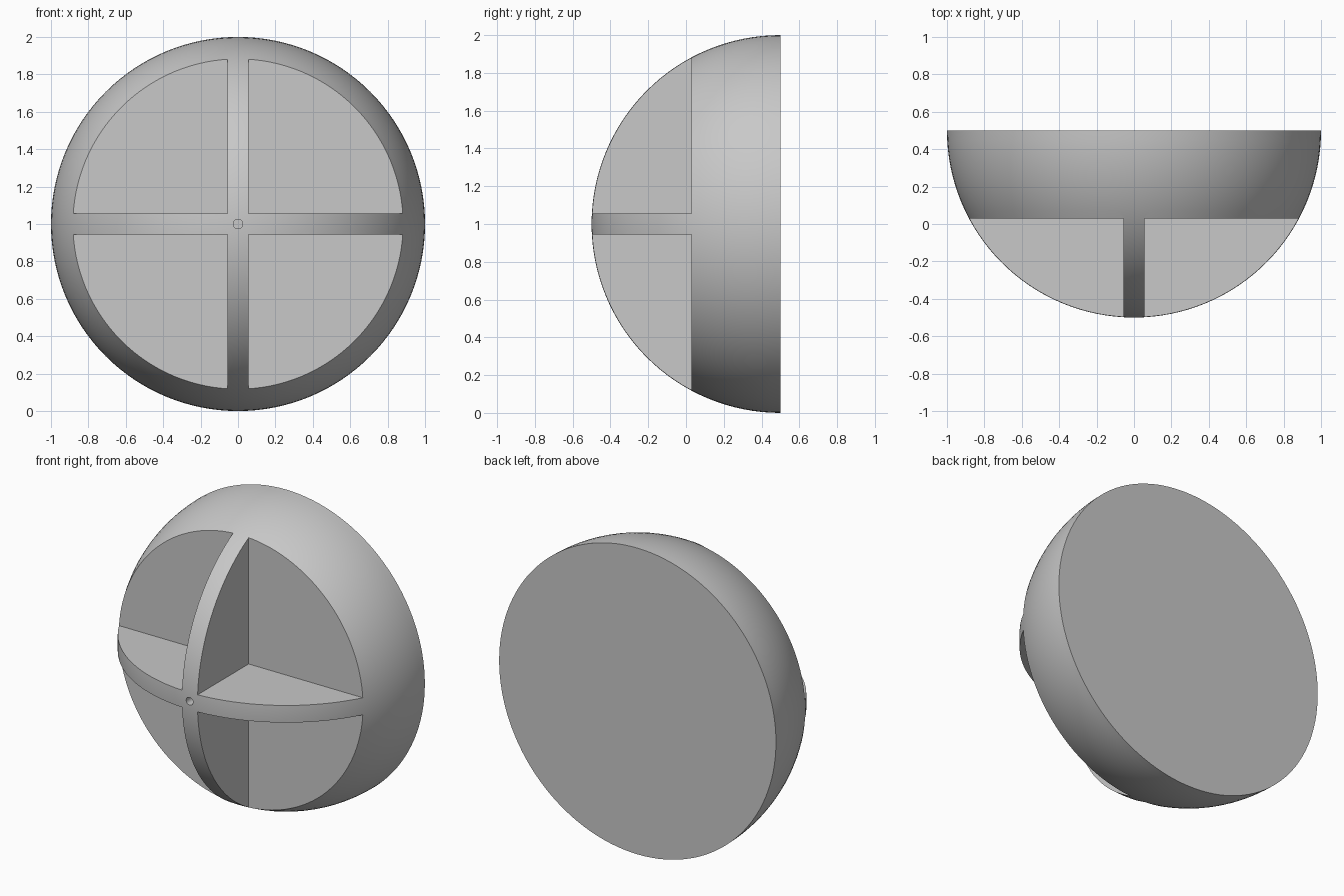
import bpy, bmesh, math
from mathutils import Matrix, Vector

if "Cube" in bpy.data.objects:
    bpy.data.objects.remove(bpy.data.objects["Cube"])

CENTER = Vector((0, 0.5, 1))
RIB = 0.056        # half width of the cross ribs
FLOOR = 0.03       # y of the pocket floors

grey = bpy.data.materials.new("light grey")
grey.diffuse_color = (0.58, 0.58, 0.58, 1)
grey.use_nodes = True
grey.node_tree.nodes["Principled BSDF"].inputs["Base Color"].default_value = grey.diffuse_color


def make_object(name, bm):
    bmesh.ops.recalc_face_normals(bm, faces=bm.faces)
    mesh = bpy.data.meshes.new(name)
    bm.to_mesh(mesh)
    bm.free()
    mesh.materials.append(grey)
    obj = bpy.data.objects.new(name, mesh)
    bpy.context.collection.objects.link(obj)
    return obj


# Solid half ball, flat at the back, pole facing the front
bm = bmesh.new()
bmesh.ops.create_uvsphere(bm, u_segments=128, v_segments=64, radius=1,
                          matrix=Matrix.Translation(CENTER) @ Matrix.Rotation(math.pi / 2, 4, 'X'))
bmesh.ops.bisect_plane(bm, geom=bm.verts[:] + bm.edges[:] + bm.faces[:], dist=1e-5,
                       plane_co=CENTER, plane_no=(0, 1, 0), clear_outer=True)
bmesh.ops.holes_fill(bm, edges=[e for e in bm.edges if e.is_boundary])
dome = make_object("ribbed_dome", bm)

# Four quadrant pocket cutters, leaving a cross of ribs
cutters = []
size = 1.2
for sx in (-1, 1):
    for sz in (-1, 1):
        bm = bmesh.new()
        loc = Vector((sx * (RIB + size / 2), FLOOR - size / 2, 1 + sz * (RIB + size / 2)))
        bmesh.ops.create_cube(bm, size=size, matrix=Matrix.Translation(loc))
        cutters.append(make_object("pocket_cutter", bm))

# Small pin hole at the front, where the ribs cross
bm = bmesh.new()
bmesh.ops.create_cone(bm, cap_ends=True, segments=32, radius1=0.025, radius2=0.025, depth=0.3,
                      matrix=Matrix.Translation((0, -0.5, 1)) @ Matrix.Rotation(math.pi / 2, 4, 'X'))
cutters.append(make_object("pin_hole_cutter", bm))

# Cut and apply
bpy.context.view_layer.objects.active = dome
dome.select_set(True)
for cutter in cutters:
    mod = dome.modifiers.new("cut", 'BOOLEAN')
    mod.operation = 'DIFFERENCE'
    mod.solver = 'EXACT'
    mod.object = cutter
    bpy.ops.object.modifier_apply(modifier=mod.name)
for cutter in cutters:
    bpy.data.objects.remove(cutter)

bpy.ops.object.shade_smooth_by_angle(angle=math.radians(30))
